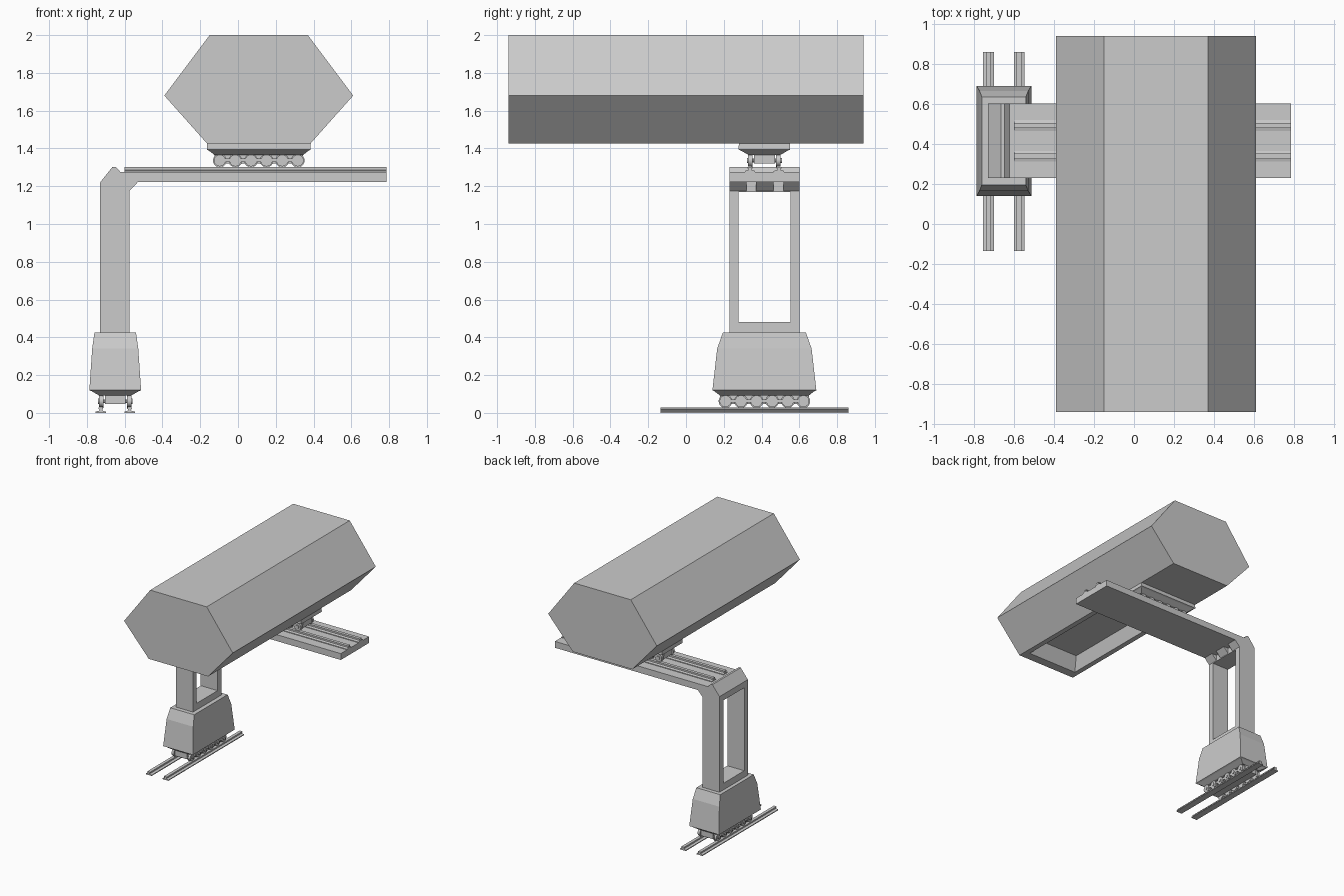
import bpy, bmesh, math
from mathutils import Matrix, Vector

if "Cube" in bpy.data.objects:
    bpy.data.objects.remove(bpy.data.objects["Cube"])


def make(name, bm, mat=Matrix()):
    bm.transform(mat)
    bmesh.ops.recalc_face_normals(bm, faces=bm.faces)
    me = bpy.data.meshes.new(name)
    bm.to_mesh(me)
    bm.free()
    ob = bpy.data.objects.new(name, me)
    bpy.context.collection.objects.link(ob)
    return ob


def loft(bm, rings):
    """Skin closed rings of points and cap both ends."""
    vs = [[bm.verts.new(p) for p in r] for r in rings]
    n = len(vs[0])
    for a, b in zip(vs, vs[1:]):
        for i in range(n):
            j = (i + 1) % n
            bm.faces.new((a[i], a[j], b[j], b[i]))
    bm.faces.new(vs[0])
    bm.faces.new(vs[-1])


def prism_y(bm, profile, y0, y1):
    loft(bm, [[(x, y, z) for x, z in profile] for y in (y0, y1)])


def box(bm, x0, x1, y0, y1, z0, z1):
    prism_y(bm, [(x0, z0), (x1, z0), (x1, z1), (x0, z1)], y0, y1)


def frustum(bm, sections):
    """Stack of centred rectangles given as (z, half width, half length)."""
    loft(bm, [[(-a, -b, z), (a, -b, z), (a, b, z), (-a, b, z)] for z, a, b in sections])


def cyl_x(bm, x0, x1, r, y, z, n=20):
    loft(bm, [[(x, y + r * math.cos(2 * math.pi * i / n), z + r * math.sin(2 * math.pi * i / n))
               for i in range(n)] for x in (x0, x1)])


GAUGE = 0.0765


def rails(name, y0, y1, mat):
    # one rail = foot, sloped web, head
    half = [(.027, 0), (.027, .007), (.008, .012), (.008, .019), (.013, .021), (.013, .028)]
    prof = half + [(-x, z) for x, z in reversed(half)]
    bm = bmesh.new()
    for s in (-1, 1):
        prism_y(bm, [(x + s * GAUGE, z) for x, z in prof], y0, y1)
    make(name, bm, mat)


def bogie(name, body, mat):
    # tapered housing
    bm = bmesh.new()
    frustum(bm, [(.092, .085, .235), (.115, .125, .265), (.12, .137, .275)] + body)
    make(name + "_housing", bm, mat)
    # central chassis beam with side bars
    bm = bmesh.new()
    box(bm, -.055, .055, -.235, .235, .046, .093)
    for s in (-1, 1):
        box(bm, s * GAUGE - .006, s * GAUGE + .006, -.2, .2, .055, .072)
    make(name + "_chassis", bm, mat)
    # wheels, hubs and axles
    bm = bmesh.new()
    for i in range(6):
        y = (i - 2.5) * .0826
        cyl_x(bm, -.09, .09, .01, y, .062, 10)
        for s in (-1, 1):
            cyl_x(bm, s * .066, s * .086, .031, y, .062)
            cyl_x(bm, s * .062, s * .067, .036, y, .062)
            cyl_x(bm, s * .086, s * .092, .014, y, .062, 12)
    make(name + "_wheels", bm, mat)


# lower trolley on ground rails
low = Matrix.Translation((-.65, .415, 0))
rails("ground_rails", -.55, .445, low)
bogie("lower_trolley", [(.34, .122, .25), (.425, .11, .22)], low)

# upper trolley turned a quarter turn, running along the beam
up = Matrix.Translation((.11, .415, 1.274)) @ Matrix.Rotation(-math.pi / 2, 4, 'Z')
rails("beam_rails", -.71, .675, up)
bogie("upper_trolley", [(.17, .134, .272)], up)

# column frame: two posts and sill
Y0, Y1 = .23, .602
bm = bmesh.new()
for a, b in ((Y0, .277), (.553, Y1)):
    box(bm, -.73, -.575, a, b, .42, 1.175)
box(bm, -.73, -.575, .277, .553, .42, .48)
make("column_frame", bm)

# cantilever beam with the raised corner
bm = bmesh.new()
prism_y(bm, [(-.73, 1.17), (-.73, 1.22), (-.665, 1.302), (-.648, 1.302), (-.622, 1.275),
             (.785, 1.275), (.785, 1.222), (-.575, 1.222), (-.575, 1.17)], Y0, Y1)
make("cantilever_beam", bm)

# gussets in the inner corner
bm = bmesh.new()
for a, b in ((Y0, .32), (.37, .463), (.515, Y1)):
    prism_y(bm, [(-.575, 1.175), (-.53, 1.222), (-.575, 1.222)], a, b)
make("corner_gussets", bm)

# six-sided container with a pocket in its underside
bm = bmesh.new()
prism_y(bm, [(-.15, 2), (.37, 2), (.61, 1.68), (.383, 1.425), (-.163, 1.425), (-.39, 1.68)], -.94, .94)
hull = make("container", bm)
bm = bmesh.new()
loft(bm, [[(.11 - a, y0, z), (.11 + a, y0, z), (.11 + a, y1, z), (.11 - a, y1, z)]
          for z, a, y0, y1 in ((1.40, .24, -.88, .2), (1.53, .19, -.80, .15))])
cutter = make("pocket_cutter", bm)
cutter.hide_render = True
mod = hull.modifiers.new("pocket", 'BOOLEAN')
mod.object = cutter
mod.operation = 'DIFFERENCE'
mod.solver = 'EXACT'
bpy.context.view_layer.objects.active = hull
bpy.ops.object.modifier_apply(modifier="pocket")
bpy.data.objects.remove(cutter)

# round wheels shaded smooth
for ob in bpy.context.scene.objects:
    ob.select_set(ob.name.endswith("_wheels"))
    if ob.select_get():
        bpy.context.view_layer.objects.active = ob
bpy.ops.object.shade_smooth_by_angle(angle=math.radians(35))
